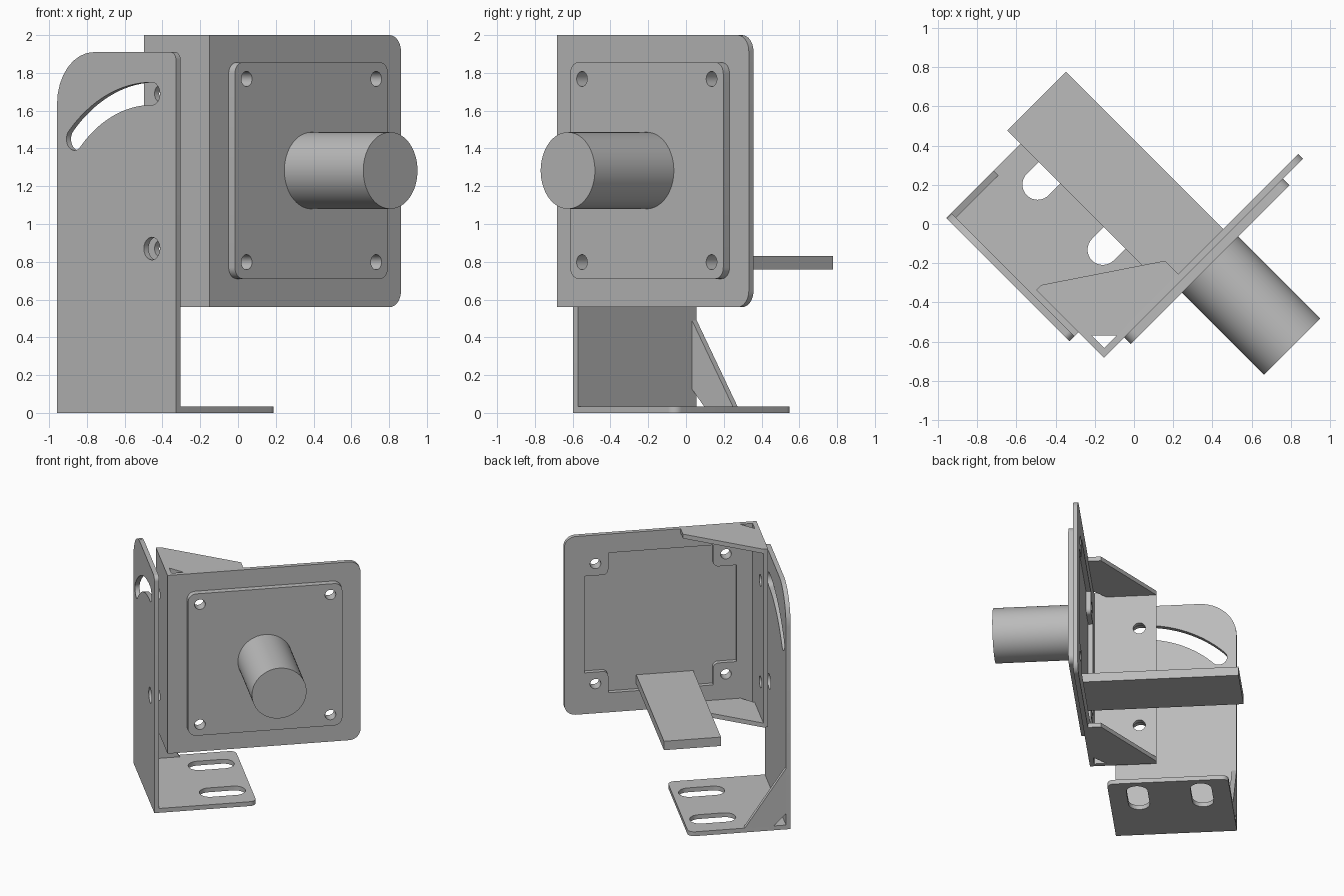
import bpy, bmesh
from math import sin, cos, pi, radians
from mathutils import Matrix, Vector

old = bpy.data.objects.get("Cube")
if old:
    bpy.data.objects.remove(old, do_unlink=True)

steel = bpy.data.materials.new("grey_steel")
steel.use_nodes = True
GREY = (0.5, 0.5, 0.5, 1)
steel.diffuse_color = GREY
steel.node_tree.nodes["Principled BSDF"].inputs["Base Color"].default_value = GREY

TURN = Matrix.Rotation(radians(45), 4, "Z")   # the whole assembly stands diagonally
T = 0.035                                     # sheet thickness


def arc(cx, cy, r, a0, a1, n=16):
    return [(cx + r * cos(radians(a0 + (a1 - a0) * i / n)),
             cy + r * sin(radians(a0 + (a1 - a0) * i / n))) for i in range(n + 1)]


def circle(cx, cy, r, n=32):
    return arc(cx, cy, r, 0, 360, n)[:-1]


def rounded(corners):
    """Polygon from (x, y) or (x, y, radius) corners."""
    out = []
    for i, c in enumerate(corners):
        p = Vector(c[:2])
        if len(c) < 3:
            out.append(tuple(p))
            continue
        a = (Vector(corners[i - 1][:2]) - p).normalized()
        b = (Vector(corners[(i + 1) % len(corners)][:2]) - p).normalized()
        # right-angled corners only
        centre = p + (a + b) * c[2]
        for k in range(9):
            t = k / 8 * pi / 2
            out.append(tuple(centre - (b * cos(t) + a * sin(t)) * c[2]))
    return out


def box(x0, x1, y0, y1):
    return [(x0, y0), (x1, y0), (x1, y1), (x0, y1)]


def plate(name, axis, d0, d1, *loops):
    """Extrude an outline with holes along an axis from d0 to d1."""
    curve = bpy.data.curves.new(name, "CURVE")
    curve.dimensions = "2D"
    curve.fill_mode = "BOTH"
    curve.extrude = (d1 - d0) / 2
    for loop in loops:
        s = curve.splines.new("POLY")
        s.points.add(len(loop) - 1)
        for pt, (x, y) in zip(s.points, loop):
            pt.co = (x, y, 0, 1)
        s.use_cyclic_u = True
    tmp = bpy.data.objects.new(name + "_outline", curve)
    bpy.context.collection.objects.link(tmp)
    dg = bpy.context.evaluated_depsgraph_get()
    mesh = bpy.data.meshes.new_from_object(tmp.evaluated_get(dg))
    bpy.data.objects.remove(tmp, do_unlink=True)

    bm = bmesh.new()
    bm.from_mesh(mesh)
    for v in bm.verts:
        a, b, d = v.co.x, v.co.y, v.co.z + (d0 + d1) / 2
        v.co = TURN @ Vector({"x": (d, a, b), "y": (a, d, b), "z": (a, b, d)}[axis])
    bmesh.ops.remove_doubles(bm, verts=bm.verts, dist=1e-5)
    bmesh.ops.recalc_face_normals(bm, faces=bm.faces)
    bm.to_mesh(mesh)
    bm.free()
    mesh.name = name
    mesh.materials.clear()
    mesh.materials.append(steel)
    obj = bpy.data.objects.new(name, mesh)
    bpy.context.collection.objects.link(obj)
    bpy.ops.object.select_all(action="DESELECT")
    obj.select_set(True)
    bpy.context.view_layer.objects.active = obj
    bpy.ops.object.shade_smooth_by_angle(angle=radians(30))
    return obj


# --- Mounting bracket: upright with pivot hole and arc slot, slotted foot, gusset
LEFT, FRONT, BACK = -0.655, -0.19, 0.70
PIV, PIV_Z, SWING, HALF = -0.01, 0.87, 0.82, 0.06
arc_slot = (arc(PIV, PIV_Z, SWING + HALF, 45, 90, 24)
            + arc(PIV, PIV_Z + SWING, HALF, 90, 270)[1:-1]
            + arc(PIV, PIV_Z, SWING - HALF, 90, 45, 24)
            + arc(PIV + SWING * cos(pi / 4), PIV_Z + SWING * sin(pi / 4),
                  HALF, 225, 405)[1:-1])
plate("upright_plate", "x", LEFT, LEFT + T,
      rounded([(FRONT, 0), (BACK, 0), (BACK, 1.91, 0.275), (FRONT, 1.91, 0.04)]),
      circle(PIV, PIV_Z, HALF), arc_slot)

foot_slots = [arc(-0.205, v, 0.078, 90, 270) + arc(-0.02, v, 0.078, -90, 90)
              for v in (0.02, 0.49)]
plate("foot_plate", "z", 0, T,
      rounded([(LEFT + T, FRONT), (0.105, FRONT, 0.05), (0.105, BACK, 0.05),
               (LEFT + T, BACK)]), *foot_slots)

IN = LEFT + T
plate("foot_gusset", "y", BACK - T, BACK,
      [(IN + 0.09, T), (-0.315, T), (IN, 0.49), (IN, T + 0.09)])

# --- Sensor bracket: side plate, front plate with notched window, two gussets
SIDE, FACE, LOW, TOP = -0.59, -0.375, 0.56, 2.0
CX, CZ = 0.128, 1.283
plate("bracket_side", "x", SIDE, SIDE + T, box(FACE, 0.115, LOW, TOP),
      *[circle(PIV, z, 0.045) for z in (PIV_Z, PIV_Z + SWING)])

W, N = 0.565, 0.175
window = []
for sx, sz in ((1, 1), (-1, 1), (-1, -1), (1, -1)):
    notch = [(W, W - N), (W - N, W - N, 0.04), (W - N, W)]
    notch = [(CX + sx * c[0], CZ + sz * c[1], *c[2:]) for c in notch]
    window += notch if sx == sz else notch[::-1]
bolt_holes = [circle(CX + i * 0.485, CZ + j * 0.485, 0.04)
              for i in (-1, 1) for j in (-1, 1)]
plate("bracket_front", "y", FACE, FACE + T,
      rounded([(SIDE + T, LOW), (0.845, LOW, 0.085), (0.845, TOP, 0.085),
               (SIDE + T, TOP)]), rounded(window), *bolt_holes)

a, b = SIDE + T, FACE + T
for label, z in (("lower", LOW), ("upper", TOP - T)):
    plate(label + "_gusset", "z", z, z + T,
          [(a, b + 0.09), (a + 0.09, b), (-0.02, b), (-0.02, -0.245), (a, 0.115)])

# --- Sensor: square flange, round barrel and rear tongue
F = 0.573
plate("sensor_flange", "y", FACE - 0.047, FACE,
      rounded([(CX - F, CZ - F, 0.06), (CX + F, CZ - F, 0.06),
               (CX + F, CZ + F, 0.06), (CX - F, CZ + F, 0.06)]), *bolt_holes)
plate("sensor_barrel", "y", -1.013, FACE - 0.047, circle(CX, CZ, 0.203, 64))
plate("rear_tongue", "z", 0.758, 0.83, box(-0.12, 0.304, FACE, 0.795))
